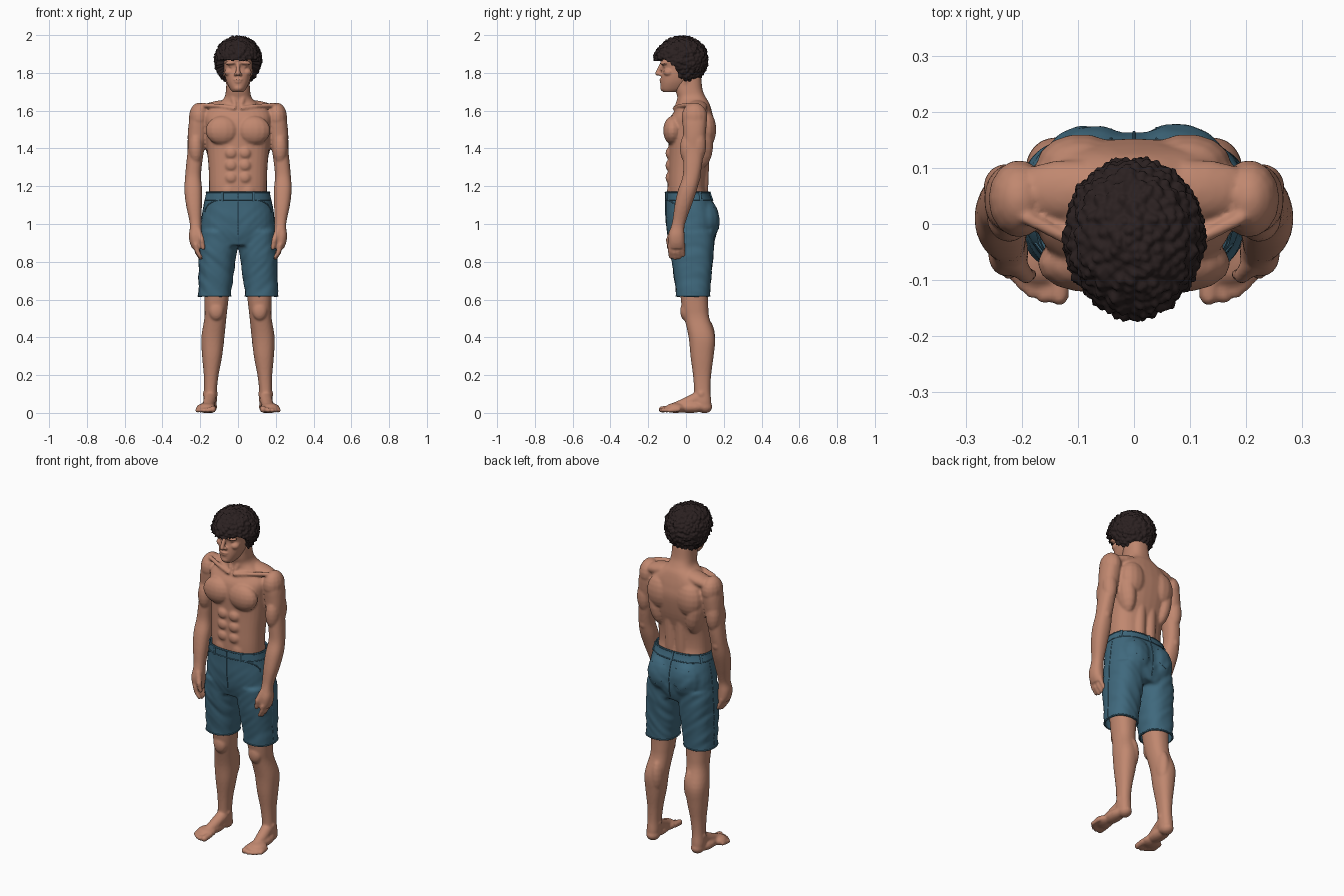
import bpy, bmesh, math
from mathutils import Vector, Matrix, noise
from mathutils.bvhtree import BVHTree

if "Cube" in bpy.data.objects:
    bpy.data.objects.remove(bpy.data.objects["Cube"])


def material(name, rgb):
    m = bpy.data.materials.new(name)
    m.diffuse_color = (*rgb, 1)
    m.use_nodes = True
    m.node_tree.nodes["Principled BSDF"].inputs["Base Color"].default_value = m.diffuse_color
    return m


SKIN = material("skin", (0.53, 0.245, 0.16))
DENIM = material("blue denim", (0.050, 0.140, 0.205))
HAIR = material("dark brown hair", (0.024, 0.015, 0.015))

# Unit ball used by every rounded form: stacked rings with two end caps
NU, NV = 14, 10
BALL = [Vector((math.sin(t) * math.cos(a), math.sin(t) * math.sin(a), math.cos(t)))
        for t in [math.pi * (i + .3) / (NV - .4) for i in range(NV)]
        for a in [2 * math.pi * j / NU for j in range(NU)]]


class Shape:
    """Collects overlapping closed forms for one part."""

    def __init__(self):
        self.verts, self.faces = [], []

    def rings(self, pts, n, up):
        o, m = len(self.verts), len(pts) // n
        fs = [[o + i * n + j, o + i * n + (j + 1) % n, o + (i + 1) * n + (j + 1) % n, o + (i + 1) * n + j]
              for i in range(m - 1) for j in range(n)]
        fs += [list(range(o + n - 1, o - 1, -1)), list(range(o + (m - 1) * n, o + m * n))]
        self.verts += [tuple(p) for p in pts]
        self.faces += fs if up else [f[::-1] for f in fs]

    def blob(self, c, r, s=1, tilt=0):
        """Ellipsoid, tilted about y."""
        m = (Matrix.Translation((s * c[0], c[1], c[2])) @ Matrix.Rotation(s * tilt, 4, 'Y')
             @ Matrix.Diagonal((*r, 1)))
        self.rings([m @ v for v in BALL], NU, False)

    def chain(self, pts, s=1):
        """Tapered capsules through points (x, y, z, radius)."""
        for a, b in zip(pts, pts[1:]):
            p, q = Vector((s * a[0], a[1], a[2])), Vector((s * b[0], b[1], b[2]))
            rot = (q - p).to_track_quat('Z', 'Y')
            self.rings([(q if v.z > 0 else p) + rot @ v * (b[3] if v.z > 0 else a[3]) for v in BALL], NU, False)

    def loft(self, secs, s=1, n=32, p=2.3, steps=4):
        """Closed tube through horizontal superellipse sections (x, y, z, rx, ry)."""
        pts = [secs[0]] + list(secs) + [secs[-1]]
        rows = []
        for i in range(1, len(pts) - 2):
            for t in [k / steps for k in range(steps)]:
                rows.append([.5 * (2*b + (c - a)*t + (2*a - 5*b + 4*c - d)*t*t + (3*b - a - 3*c + d)*t**3)
                             for a, b, c, d in zip(*pts[i - 1:i + 3])])
        rows.append(secs[-1])
        circle = [(math.cos(2 * math.pi * j / n), math.sin(2 * math.pi * j / n)) for j in range(n)]
        circle = [(math.copysign(abs(c) ** (2 / p), c), math.copysign(abs(d) ** (2 / p), d)) for c, d in circle]
        self.rings([(s * x + rx * c, y + ry * d, z) for x, y, z, rx, ry in rows for c, d in circle],
                   n, secs[-1][2] > secs[0][2])


def add_object(name, me, mat):
    me.materials.clear()
    me.materials.append(mat)
    me.polygons.foreach_set("use_smooth", [True] * len(me.polygons))
    ob = bpy.data.objects.new(name, me)
    bpy.context.collection.objects.link(ob)
    return ob


def fuse(name, shape, voxel, smooth, mat):
    """Merge overlapping forms into one smooth surface."""
    me = bpy.data.meshes.new(name)
    me.from_pydata(shape.verts, [], shape.faces)
    ob = add_object(name, me, mat)
    rm = ob.modifiers.new("merge", 'REMESH')
    rm.mode, rm.voxel_size, rm.use_smooth_shade = 'VOXEL', voxel, True
    sm = ob.modifiers.new("soften", 'SMOOTH')
    sm.factor, sm.iterations = 0.5, smooth
    return ob


# Body: torso and neck
b = Shape()
b.loft([(0, .02, .95, .14, .09), (0, .012, 1.12, .152, .105), (0, .003, 1.2, .153, .1), (0, .008, 1.3, .156, .103),
        (0, .022, 1.4, .165, .115), (0, .028, 1.5, .172, .124), (0, .03, 1.56, .178, .115),
        (0, .038, 1.6, .165, .098), (0, .04, 1.64, .105, .083), (0, .03, 1.67, .072, .075),
        (0, .016, 1.71, .064, .072), (0, .01, 1.78, .06, .07)], p=2.5)
for s in (1, -1):
    # Torso muscles
    b.blob((.083, -.07, 1.495), (.09, .052, .077), s)
    for z in (1.375, 1.31, 1.245):
        b.blob((.036, -.085, z), (.034, .024, .032), s)
    b.blob((.05, -.06, 1.17), (.05, .042, .06), s)
    b.blob((.125, .075, 1.42), (.05, .07, .13), s, .15)
    b.blob((.095, .105, 1.5), (.08, .056, .1), s)
    b.chain([(.035, .08, 1.12, .036), (.035, .09, 1.38, .036)], s)
    b.blob((.115, .06, 1.615), (.11, .055, .036), s, .2)
    b.chain([(.02, -.06, 1.612, .012), (.1, -.035, 1.625, .012), (.19, .01, 1.63, .012)], s)
    b.chain([(.052, .0, 1.76, .016), (.016, -.045, 1.63, .013)], s)
    # Arms
    b.loft([(.195, .045, 1.62, .03, .035), (.205, .045, 1.56, .05, .062), (.215, .045, 1.48, .051, .06),
            (.222, .04, 1.4, .044, .054), (.232, .036, 1.32, .042, .05), (.238, .028, 1.25, .042, .046),
            (.237, .008, 1.18, .047, .05), (.233, -.015, 1.1, .042, .045), (.226, -.035, 1.02, .032, .036),
            (.224, -.045, .98, .031, .036), (.225, -.05, .94, .035, .042), (.222, -.05, .9, .033, .043),
            (.218, -.05, .87, .024, .04)], s)
    b.blob((.205, .045, 1.565), (.055, .07, .078), s)
    b.blob((.223, .012, 1.4), (.04, .045, .085), s)
    b.blob((.227, .066, 1.42), (.042, .042, .09), s)
    b.blob((.24, .052, 1.245), (.024, .026, .03), s)
    # Fingers and thumb
    for k in range(4):
        y, d = -.085 + .0225 * k, (.008, 0, .004, .016)[k]
        b.chain([(.224, y, .89, .0135), (.217, y, .85 + d, .0125), (.198, y + .004, .818 + d, .0105)], s)
    b.chain([(.212, -.07, .965, .018), (.192, -.092, .915, .015), (.184, -.09, .872, .011)], s)
    # Legs
    b.loft([(.1, .03, .92, .08, .085), (.105, .035, .8, .083, .086), (.112, .042, .65, .068, .075),
            (.116, .048, .56, .061, .07), (.12, .058, .5, .058, .066), (.133, .084, .4, .061, .07),
            (.137, .085, .3, .053, .061), (.142, .085, .2, .039, .048), (.146, .086, .12, .034, .043),
            (.148, .088, .06, .036, .046), (.148, .09, .02, .032, .044)], s)
    b.blob((.115, -.005, .54), (.04, .026, .05), s)
    b.blob((.108, .105, .4), (.036, .05, .1), s)
    for x in (.118, .176):
        b.blob((x, .08, .1), (.012, .016, .016), s)
    # Feet and toes
    b.blob((.147, .098, .031), (.037, .042, .033), s)
    b.blob((.158, .02, .03), (.041, .09, .031), s)
    b.blob((.168, -.055, .026), (.053, .055, .027), s)
    b.chain([(.148, .055, .075, .034), (.155, -.005, .047, .032), (.16, -.06, .027, .028)], s)
    for x, y, r in ((.133, -.128, .0175), (.16, -.13, .013), (.181, -.121, .0125),
                    (.199, -.108, .012), (.215, -.09, .012)):
        b.chain([(x - .002, y + .05, r + .006, r), (x, y, r + .001, r)], s)
fuse("body", b, .0065, 4, SKIN)

# Head: skull, jaw and facial features
h = Shape()
h.loft([(0, -.085, 1.698, .028, .035), (0, -.07, 1.715, .043, .062), (0, -.054, 1.75, .06, .08),
        (0, -.037, 1.79, .07, .094), (0, -.02, 1.83, .075, .104), (0, -.022, 1.87, .077, .116),
        (0, -.022, 1.91, .076, .11), (0, -.02, 1.95, .06, .085), (0, -.02, 1.97, .03, .045)])
h.chain([(0, -.13, 1.845, .010), (0, -.151, 1.798, .013)])
h.blob((0, -.127, 1.764), (.027, .014, .0065))
h.blob((0, -.126, 1.752), (.023, .014, .007))
h.blob((0, -.117, 1.72), (.027, .02, .019))
for s in (1, -1):
    h.blob((.034, -.116, 1.853), (.036, .022, .011), s, .08)
    h.blob((.033, -.107, 1.834), (.016, .014, .009), s)
    h.blob((.044, -.092, 1.803), (.028, .028, .022), s)
    h.blob((.013, -.137, 1.793), (.010, .012, .009), s)
    h.blob((.078, -.015, 1.812), (.012, .022, .034), s)
fuse("head", h, .0045, 2, SKIN)

# Hair: curly cap, tucked into the head below the hairline
LINE = [(-.3, 1.868), (-.1, 1.865), (-.065, 1.835), (-.04, 1.78), (0, 1.755), (.06, 1.735), (.3, 1.73)]


def hairline(y):
    for (a, u), (c, v) in zip(LINE, LINE[1:]):
        if y <= c:
            return u + (v - u) * (y - a) / (c - a)


bm = bmesh.new()
bmesh.ops.create_icosphere(bm, subdivisions=6, radius=1)
centre = Vector((0, -.02, 1.872))
for v in bm.verts:
    d = v.co.normalized()
    q = Vector((d.x * .124, d.y * (.148 if d.y < 0 else .136), d.z * (.123 if d.z > 0 else .14)))
    bump = .016 * (.5 - noise.voronoi((q + centre) * 58)[0][0]) + .006 * noise.noise(q * 30)
    keep = (q.z + centre.z) - hairline(q.y + centre.y) + 1.2 * bump
    v.co = centre + (q + d * bump if keep > 0 else q * .55)
me = bpy.data.meshes.new("curly_hair")
bm.to_mesh(me)
bm.free()
add_object("curly_hair", me, HAIR)

# Shorts: hips and legs merged, trimmed open at the waist and hems
t = Shape()
t.loft([(0, .007, 1.2, .166, .116), (0, .008, 1.16, .17, .118), (0, .02, 1.1, .182, .128), (0, .028, 1.03, .193, .135),
        (0, .03, .95, .197, .128), (0, .03, .885, .19, .11)], p=2.4)
for s in (1, -1):
    t.blob((.075, .1, 1.02), (.095, .078, .115), s)
    t.loft([(.1, .03, .96, .1, .122), (.107, .032, .85, .099, .114), (.115, .035, .75, .094, .102),
            (.122, .037, .65, .088, .091), (.126, .037, .58, .088, .088)], s, p=2.4)
shorts = fuse("shorts", t, .009, 4, DENIM)
baked = bpy.data.meshes.new_from_object(shorts.evaluated_get(bpy.context.evaluated_depsgraph_get()))
shorts.modifiers.clear()
bm = bmesh.new()
bm.from_mesh(baked)
for z, up in ((1.172, 1), (.615, -1)):
    bmesh.ops.bisect_plane(bm, geom=bm.verts[:] + bm.edges[:] + bm.faces[:], plane_co=(0, 0, z),
                           plane_no=(0, 0, up), clear_outer=True)
bm.normal_update()
# Cloth creases fade out towards the waist
for v in bm.verts:
    fade = min(1, max(0, (1.12 - v.co.z) / .15))
    v.co += v.normal * .005 * fade * noise.noise(Vector((v.co.x * 9, v.co.y * 9, v.co.z * 24 - abs(v.co.x) * 22)))
tree = BVHTree.FromBMesh(bm)
bm.to_mesh(shorts.data)
bm.free()
sol = shorts.modifiers.new("cloth thickness", 'SOLIDIFY')
sol.thickness, sol.offset = .006, -1


def hit(x, y, z, tx=0, ty=.02):
    o = Vector((x, y, z))
    return tree.ray_cast(o, (Vector((tx, ty, z)) - o).normalized())[0]


def seam(name, pts, r=.003, closed=False):
    cu = bpy.data.curves.new(name, 'CURVE')
    cu.dimensions, cu.bevel_depth, cu.bevel_resolution = '3D', r, 1
    pts = [p for p in pts if p]
    if len(pts) > 1:
        sp = cu.splines.new('POLY')
        sp.points.add(len(pts) - 1)
        for a, p in zip(sp.points, pts):
            a.co = (*p, 1)
        sp.use_cyclic_u = closed
    cu.materials.append(DENIM)
    bpy.context.collection.objects.link(bpy.data.objects.new(name, cu))


# Waistband, fly, pockets, side seams, hems and belt loops
ANG = [2 * math.pi * k / 40 for k in range(40)]
for z in (1.168, 1.128):
    seam("waistband_edge", [hit(math.cos(a), .02 + math.sin(a), z) for a in ANG], closed=True)
seam("fly", [hit(0, -1, 1.165 - .016 * k) for k in range(15)])
seam("back_seam", [hit(0, 1, 1.12 - .016 * k) for k in range(14)])
for s in (1, -1):
    arc = [(s * (.085 + .09 * math.sin(k * .157)), 1.062 + .066 * math.cos(k * .157)) for k in range(11)]
    seam("front_pocket", [hit(x, -1, z, x) for x, z in arc])
    seam("side_seam", [hit(s, .03, 1.12 - .025 * k, 0, .03) for k in range(21)], .002)
    seam("hem", [hit(s * .126 + .11 * math.cos(a), .037 + .11 * math.sin(a), .619, s * .126, .037) for a in ANG], .004, True)
    seam("back_pocket", [hit(s * x, 1, z, s * x) for x, z in
                         ((.04, 1.09), (.04, 1.0), (.08, .975), (.12, 1.0), (.12, 1.09))], .002, True)
for a in (-125, -55, 20, 90, 160):
    c, d = math.cos(math.radians(a)), math.sin(math.radians(a))
    seam("belt_loop", [hit(c, .02 + d, z) for z in (1.17, 1.15, 1.122)], .007)
